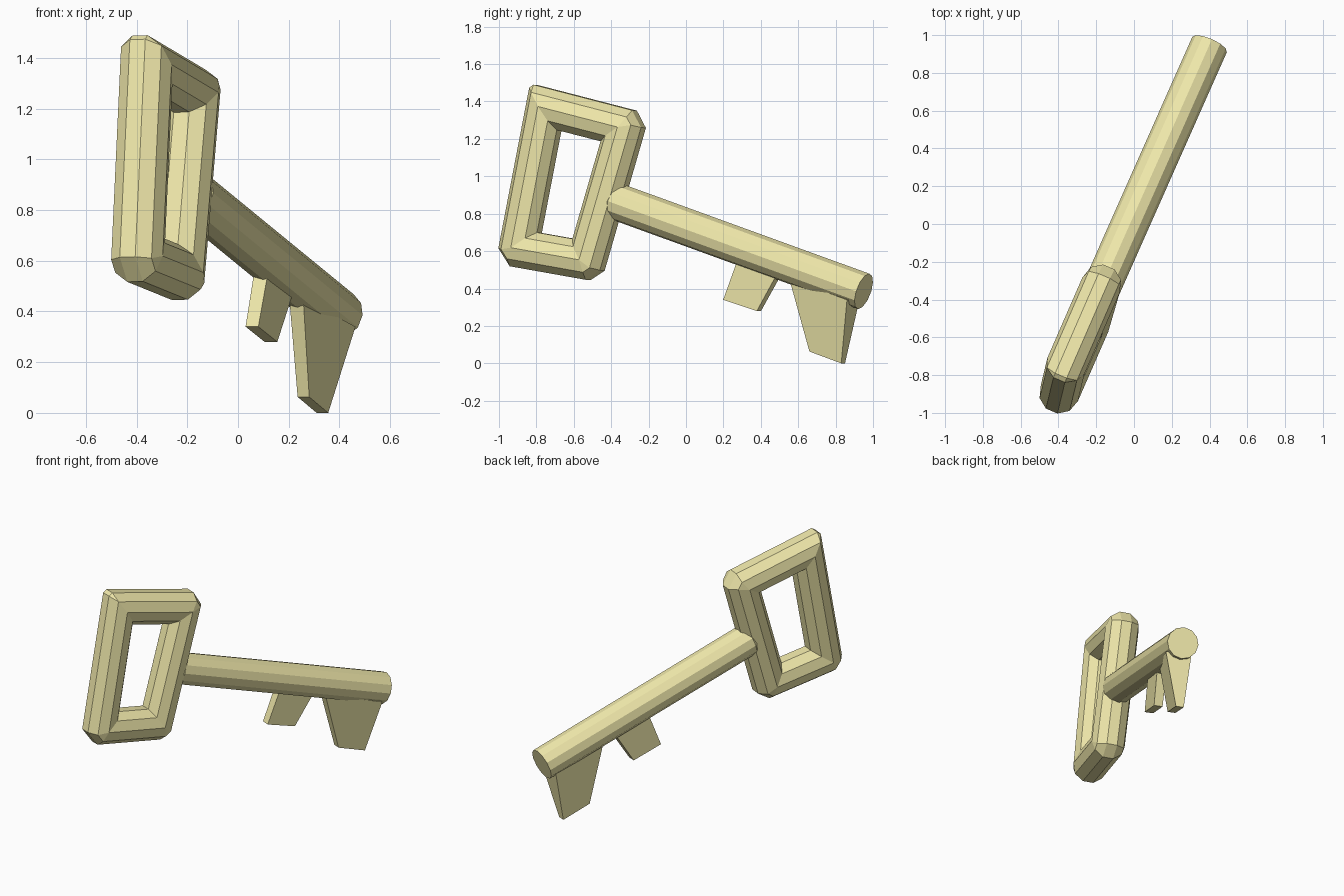
import bpy, bmesh
from math import cos, sin, tan, pi
from mathutils import Vector as V

if "Cube" in bpy.data.objects:
    bpy.data.objects.remove(bpy.data.objects["Cube"])

gold = bpy.data.materials.new("old_gold")
gold.diffuse_color = (0.86, 0.80, 0.40, 1)
gold.use_nodes = True
gold.node_tree.nodes["Principled BSDF"].inputs["Base Color"].default_value = gold.diffuse_color


def finish(bm, name):
    bmesh.ops.remove_doubles(bm, verts=bm.verts, dist=0.0008)
    bmesh.ops.recalc_face_normals(bm, faces=bm.faces)
    mesh = bpy.data.meshes.new(name)
    bm.to_mesh(mesh)
    bm.free()
    mesh.materials.append(gold)
    bpy.context.collection.objects.link(bpy.data.objects.new(name, mesh))


def bridge(bm, a, b):
    n = len(a)
    for i in range(n):
        j = (i + 1) % n
        bm.faces.new((a[i], a[j], b[j], b[i]))


# Bow: closed four-sided tube, mitred inside and chamfered on the outer corners
R, SIDES = 0.107, 10
corners = [V((-0.36, -0.75, 1.37)), V((-0.175, -0.325, 1.26)),
           V((-0.235, -0.53, 0.55)), V((-0.395, -0.895, 0.615))]
reach = [0.085, 0.03, 0.025, 0.02]      # how far each outer corner extends
centre = sum(corners, V()) / 4
normal = (corners[2] - corners[0]).cross(corners[3] - corners[1]).normalized()
bm = bmesh.new()
rings = []
for k, c in enumerate(corners):
    d_in = (c - corners[k - 1]).normalized()
    d_out = (corners[(k + 1) % 4] - c).normalized()
    t = tan(d_in.angle(d_out) / 2)
    for d, sign in ((d_in, 1), (d_out, -1)):
        side = d.cross(normal).normalized()
        if side.dot(c - centre) < 0:
            side = -side
        up = normal - d * normal.dot(d)
        up.normalize()
        ring = []
        for i in range(SIDES):
            a = 2 * pi * (i + 0.5) / SIDES
            out = R * cos(a)
            s = min(out * t, reach[k])
            ring.append(bm.verts.new(c + side * out + up * R * sin(a) + d * sign * s))
        rings.append(ring)
for k in range(8):
    bridge(bm, rings[k], rings[(k + 1) % 8])
finish(bm, "bow")

# Shaft: straight rod with a flat tip and a tapered inner end
tip = V((0.40, 0.95, 0.385))
axis = (tip - V((-0.19, -0.38, 0.868))).normalized()
across = axis.cross(V((0, 0, 1))).normalized()
rise = across.cross(axis)
bm = bmesh.new()
rings = []
for dist, r in ((1.60, 0.045), (1.53, 0.1), (0, 0.1)):
    p = tip - axis * dist
    rings.append([bm.verts.new(p + (across * cos(2 * pi * i / 12) + rise * sin(2 * pi * i / 12)) * r)
                  for i in range(12)])
bridge(bm, rings[0], rings[1])
bridge(bm, rings[1], rings[2])
bm.faces.new(rings[0])
bm.faces.new(rings[2])
finish(bm, "shaft")


# Teeth: wedge blocks; each end is (top centre, top width, bottom centre, bottom width)
def tooth(name, near, far):
    bm = bmesh.new()
    loops = []
    for top, wt, low, wl in (near, far):
        loops.append([bm.verts.new(V(p) + across * w / 2 * s)
                      for p, w, s in ((top, wt, -1), (top, wt, 1), (low, wl, 1), (low, wl, -1))])
    bridge(bm, *loops)
    for loop in loops:
        bm.faces.new(loop)
    finish(bm, name)


tooth("large_tooth",
      ((0.23, 0.565, 0.45), 0.06, (0.258, 0.67, 0.063), 0.05),
      ((0.388, 0.894, 0.34), 0.165, (0.333, 0.84, 0.0), 0.05))
tooth("small_tooth",
      ((0.092, 0.29, 0.56), 0.06, (0.055, 0.21, 0.34), 0.055),
      ((0.192, 0.50, 0.48), 0.06, (0.13, 0.39, 0.28), 0.055))
